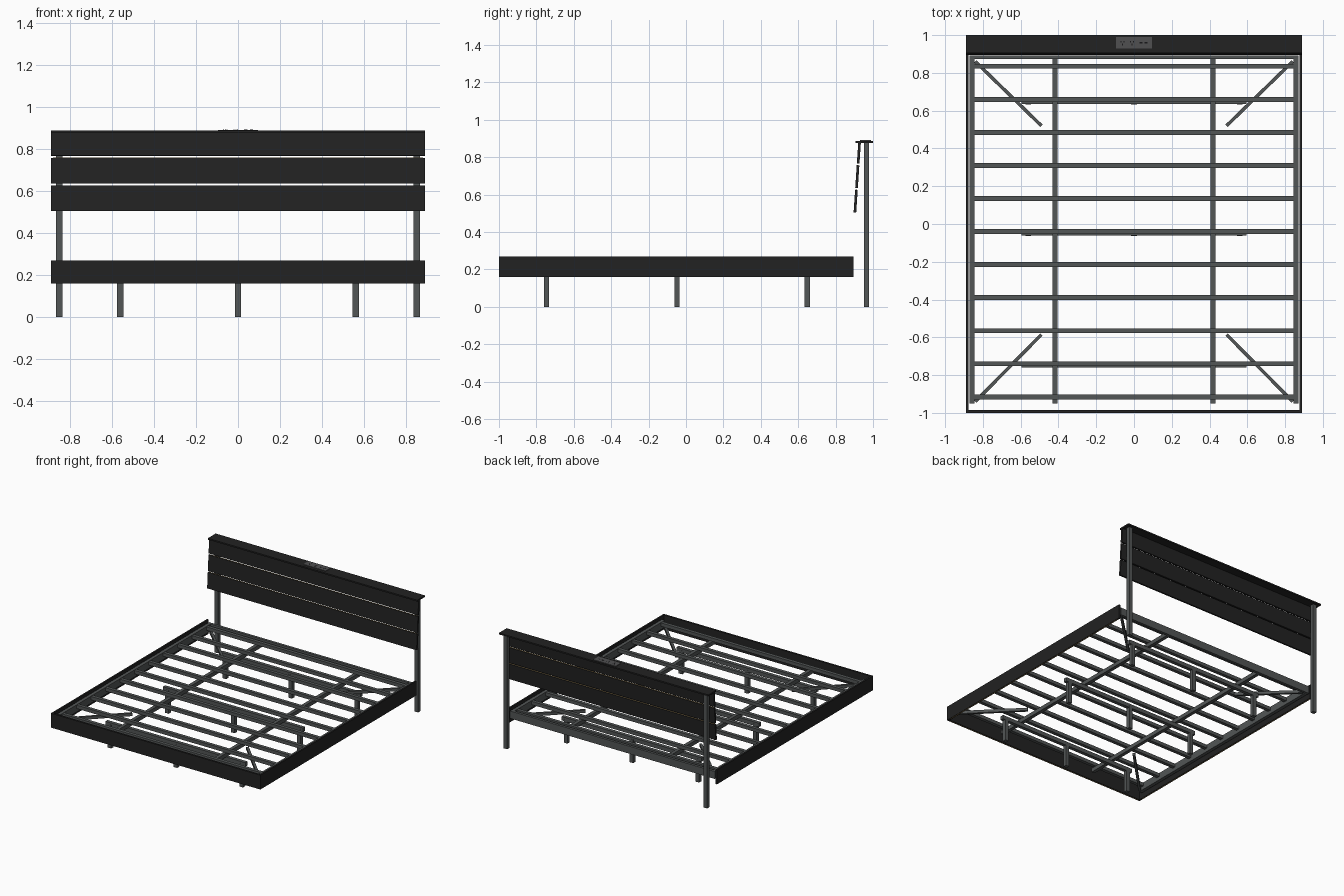
import bpy, math
from mathutils import Matrix, Vector

if "Cube" in bpy.data.objects:
    bpy.data.objects.remove(bpy.data.objects["Cube"])


def material(name, rgb):
    m = bpy.data.materials.new(name)
    m.diffuse_color = (*rgb, 1)
    m.use_nodes = True
    m.node_tree.nodes["Principled BSDF"].inputs["Base Color"].default_value = m.diffuse_color
    return m


BLACK = material("black_wood", (0.016, 0.016, 0.016))
METAL = material("dark_grey_metal", (0.085, 0.092, 0.092))
PANEL = material("grey_plastic", (0.08, 0.08, 0.082))
DARK = material("socket_black", (0.008, 0.008, 0.009))
TAN = material("tan_core", (0.4, 0.27, 0.1))


def box(name, lo, hi, mat, rot=None):
    """Box between two corners, optionally rotated about its centre."""
    lo, hi = Vector(lo), Vector(hi)
    bpy.ops.mesh.primitive_cube_add(size=1)
    ob = bpy.context.object
    ob.name = name
    size = hi - lo
    mat4 = Matrix.Diagonal((*size, 1))
    if rot:
        mat4 = rot @ mat4
    ob.data.transform(Matrix.Translation((lo + hi) / 2) @ mat4)
    ob.data.materials.append(mat)
    return ob


def centred(name, c, s, mat, rot=None):
    c, h = Vector(c), Vector(s) / 2
    return box(name, c - h, c + h, mat, rot)


# Outer boards of the bed frame
Z0, Z1 = 0.16, 0.27
box("foot_board", (-0.89, -1.0, Z0), (0.89, -0.985, Z1), BLACK)
box("foot_board_core", (-0.87, -0.995, Z0 - 0.001), (0.87, -0.991, Z0), TAN)
for s, side in ((-1, "left"), (1, "right")):
    centred(side + "_side_board", (s * 0.8835, -0.045, 0.215), (0.013, 1.88, 0.11), BLACK)
    centred(side + "_side_board_core", (s * 0.884, -0.045, Z0 - 0.0005), (0.004, 1.85, 0.001), TAN)
    # Metal rails running head to foot
    centred(side + "_side_rail", (s * 0.857, -0.03, 0.225), (0.026, 1.84, 0.055), METAL)
    centred(side + "_inner_rail", (s * 0.418, -0.03, 0.21), (0.027, 1.84, 0.03), METAL)
    # Headboard post
    centred(side + "_post", (s * 0.85, 0.965, 0.44), (0.03, 0.028, 0.88), METAL)
    # Corner braces
    for end, ya, yb in (("head", 0.86, 0.52), ("foot", -0.94, -0.585)):
        dx, dy = -s * 0.35, yb - ya
        centred(side + "_" + end + "_brace", (s * 0.665, (ya + yb) / 2, 0.212),
                (math.hypot(dx, dy), 0.018, 0.022), METAL,
                Matrix.Rotation(math.atan2(dy, dx), 4, 'Z'))

# Head end rail
box("head_rail", (-0.87, 0.873, 0.195), (0.87, 0.893, 0.252), METAL)

# Cross slats
for i in range(11):
    centred("slat_%d" % i, (0, 0.835 - 0.175 * i, 0.237), (1.69, 0.026, 0.026), METAL)

# Support beams on centre legs
for i, y in enumerate((0.648, -0.048, -0.746)):
    centred("support_beam_%d" % i, (0, y, 0.18), (1.19, 0.027, 0.03), METAL)
    for j, x in enumerate((-0.56, 0, 0.56)):
        centred("support_leg_%d_%d" % (i, j), (x, y, 0.09), (0.03, 0.029, 0.18), METAL)

# Leaning headboard planks with pale core strips in the gaps
lean = math.atan2(0.025, 0.375)
rot = Matrix.Rotation(-lean, 4, 'X')
for i, (za, zb) in enumerate(((0.505, 0.626), (0.635, 0.757), (0.767, 0.878))):
    zm = (za + zb) / 2
    y = 0.903 + (zm - 0.505) * math.tan(lean)
    centred("headboard_plank_%d" % i, (0, y, zm), (1.78, 0.014, zb - za), BLACK, rot)
    if i < 2:
        yt = 0.903 + (zb - 0.505) * math.tan(lean)
        centred("plank_core_%d" % i, (0, yt, zb), (1.76, 0.005, 0.002), TAN, rot)

# Shelf on top of the headboard
box("headboard_shelf", (-0.89, 0.905, 0.876), (0.89, 1.0, 0.887), BLACK)

# Power outlet panel with sockets and charging ports
box("outlet_panel", (-0.095, 0.929, 0.885), (0.095, 0.989, 0.891), PANEL)
for i, x in enumerate((-0.06, -0.01)):
    for j, (dx, dy) in enumerate(((-0.008, 0.006), (0.008, 0.006), (0, -0.009))):
        centred("socket_hole_%d_%d" % (i, j), (x + dx, 0.959 + dy, 0.8912),
                (0.005, 0.009, 0.001), DARK)
for i, x in enumerate((0.037, 0.064)):
    centred("charging_port_%d" % i, (x, 0.959, 0.8912), (0.016, 0.008, 0.001), DARK)
